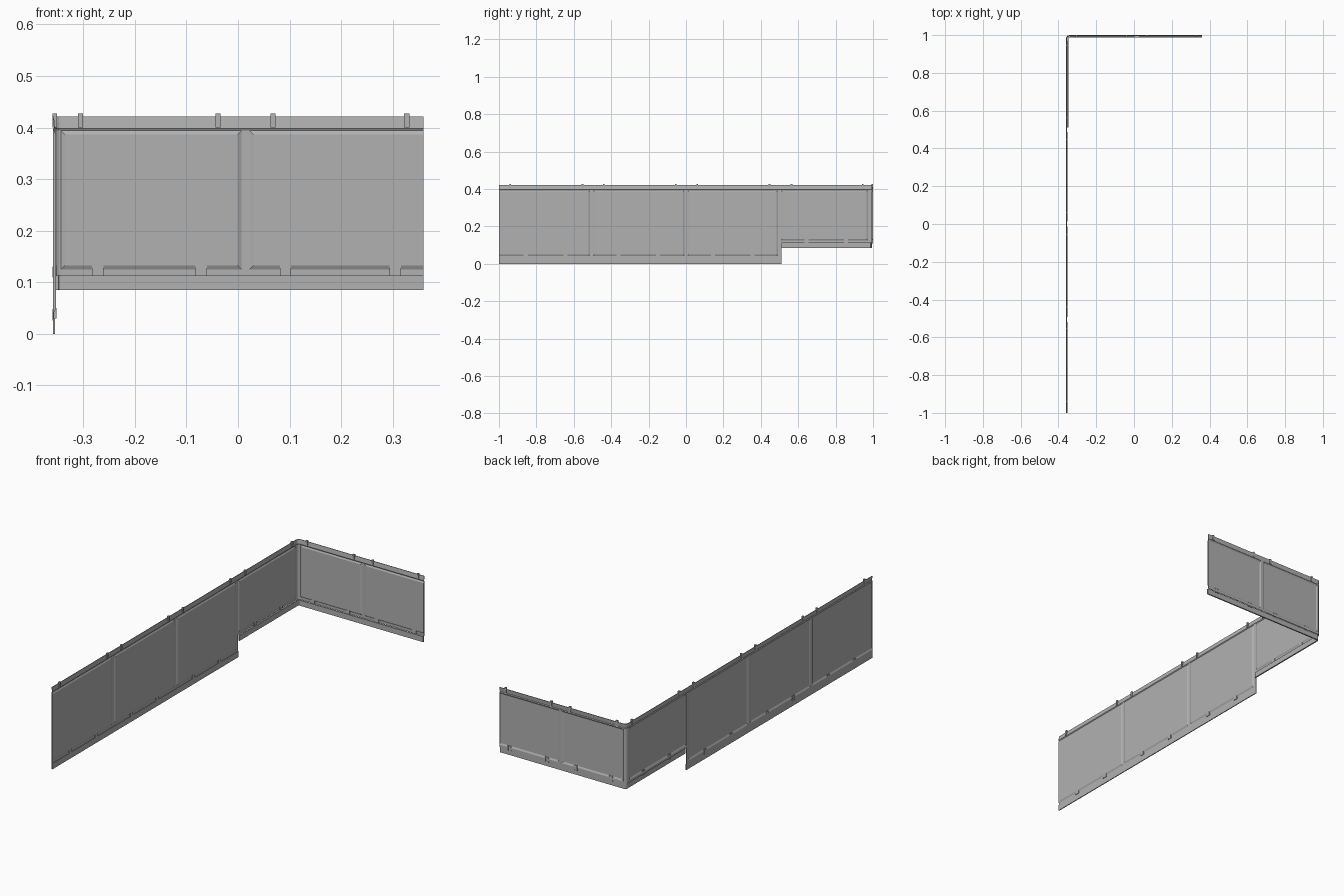
import bpy, bmesh, math

if "Cube" in bpy.data.objects:
    bpy.data.objects.remove(bpy.data.objects["Cube"])

# Wall line: runs along y, rounds a corner, then runs along x
X0, Y1, R = -0.356, 0.996, 0.013
L1, ARC = Y1 - R + 1, R * math.pi / 2
def sy(y): return y + 1                        # distance along path from y (long wall)
def sx(x): return L1 + ARC + x - (X0 + R)      # distance along path from x (short wall)

grey = bpy.data.materials.new("dark_grey")
grey.diffuse_color = (0.44, 0.44, 0.44, 1)
grey.use_nodes = True
grey.node_tree.nodes["Principled BSDF"].inputs["Base Color"].default_value = grey.diffuse_color

def place(s, w, z):
    """Path distance s, inward depth w, height z -> world point."""
    if s <= L1:
        return (X0 + w, s - 1, z)
    if s >= L1 + ARC:
        return (X0 + R + s - L1 - ARC, Y1 - w, z)
    a = (s - L1) / R
    return (X0 + R - (R - w) * math.cos(a), Y1 - R + (R - w) * math.sin(a), z)

def finish(bm, name):
    bmesh.ops.recalc_face_normals(bm, faces=bm.faces)
    me = bpy.data.meshes.new(name)
    bm.to_mesh(me)
    bm.free()
    me.materials.append(grey)
    ob = bpy.data.objects.new(name, me)
    bpy.context.collection.objects.link(ob)
    return ob

def sweep(bm, s0, s1, profile):
    """Closed (w, z) profile swept along the path, bending at the corner."""
    mids = [L1 + ARC * i / 5 for i in range(6)]
    stops = [s0] + [m for m in mids if s0 + 1e-4 < m < s1 - 1e-4] + [s1]
    rings = [[bm.verts.new(place(s, w, z)) for w, z in profile] for s in stops]
    n = len(profile)
    for a, b in zip(rings, rings[1:]):
        for i in range(n):
            j = (i + 1) % n
            bm.faces.new((a[i], a[j], b[j], b[i]))
    bm.faces.new(rings[0])
    bm.faces.new(rings[-1])

def strip(name, s0, s1, profile):
    bm = bmesh.new()
    sweep(bm, s0, s1, profile)
    return finish(bm, name)

def part(name, boxes):
    bm = bmesh.new()
    for s0, s1, z0, z1, w0, w1 in boxes:
        sweep(bm, s0, s1, [(w0, z0), (w1, z0), (w1, z1), (w0, z1)])
    return finish(bm, name)

FB, FF = -0.003, -0.0005     # frame back and front depth
PB, PF = 0.001, 0.0035       # panel back and front depth

def tray(name, s0, s1, z0, z1, open_start=False, open_end=False):
    """Pressed panel: sloped rim around a face raised towards the inside."""
    a, b = (0 if open_start else 0.008), (0 if open_end else 0.008)
    outer = (s0, s1, z0, z1)
    inner = (s0 + a, s1 - b, z0 + 0.008, z1 - 0.008)
    bm = bmesh.new()
    loops = []
    for (p, q, u, v), w in ((outer, FF), (inner, PF), (inner, PB), (outer, FB)):
        loops.append([bm.verts.new(place(s, w, z)) for s, z in ((p, u), (q, u), (q, v), (p, v))])
    for k in (0, 2, 3):
        A, B = loops[k], loops[(k + 1) % 4]
        for i in range(4):
            j = (i + 1) % 4
            bm.faces.new((A[i], A[j], B[j], B[i]))
    bm.faces.new(loops[1])
    bm.faces.new(loops[2])
    return finish(bm, name)

END, STEP = sx(0.36), sy(0.51)
LOW, HIGH, TOP = 0.03, 0.113, 0.394

# Panels
tray("long_panel_1", sy(-1), sy(-0.5135), LOW + 0.012, TOP, open_start=True)
tray("long_panel_2", sy(-0.4985), sy(-0.0075), LOW + 0.012, TOP)
tray("long_panel_3", sy(0.0075), sy(0.492), LOW + 0.012, TOP)
tray("long_panel_4", sy(0.508), sy(0.974), HIGH + 0.012, TOP)
tray("short_panel_1", sx(-0.343), sx(0.007), HIGH + 0.012, TOP)
tray("short_panel_2", sx(0.022), END, HIGH + 0.012, TOP, open_end=True)

# Recessed vertical dividers and rounded corner post
part("dividers", [(sy(a), sy(b), LOW, TOP + 0.004, FB, FF) for a, b in
                  ((-0.5135, -0.4985), (-0.0075, 0.0075), (0.492, 0.51))]
     + [(sx(0.007), sx(0.022), HIGH, TOP + 0.004, FB, FF)])
part("corner_post", [(sy(0.974), sx(-0.343), HIGH, TOP + 0.004, FB, FF)])

# Top rail and outward-leaning top strip
strip("top_strip", 0, END, [(FB, TOP), (FF, TOP), (0.002, 0.398), (-0.001, 0.421), (-0.0035, 0.421), (-0.0005, 0.398)])

# Bottom flanges and rails, stepping up at the end of the deep section
part("low_bottom_flange", [(0, STEP, 0, LOW, -0.003, 0.0015)])
part("high_bottom_flange", [(STEP, END, HIGH - 0.028, HIGH, 0.001, 0.008)])
part("low_bottom_rail", [(0, STEP, LOW, LOW + 0.012, FB, FF)])
part("high_bottom_rail", [(STEP, END, HIGH, HIGH + 0.012, FB, FF)])

# Top clips
tops = [sy(y) for y in (-0.94, -0.553, -0.44, -0.055, 0.06, 0.447, 0.565, 0.945)]
tops += [sx(x) for x in (-0.305, -0.039, 0.068, 0.327)]
part("top_clips", [(s - 0.005, s + 0.005, 0.400, 0.427, -0.004, 0.005) for s in tops])

# Bottom clips: one flush tab inside, a pair of pegs outside
lows = [(sy(y), LOW) for y in (-0.857, -0.645, -0.36, -0.15, 0.145, 0.355)]
lows += [(sy(y), HIGH) for y in (0.645, 0.855)]
lows += [(sx(x), HIGH) for x in (-0.272, -0.071, 0.092, 0.305)]
part("bottom_clips", [(s - 0.011, s + 0.011, z, z + 0.02, -0.001, 0.0038) for s, z in lows])
part("bottom_pegs", [(s + d - 0.003, s + d + 0.003, z - 0.004, z + 0.018, -0.004, 0.001)
                     for s, z in lows for d in (-0.008, 0.008)])
